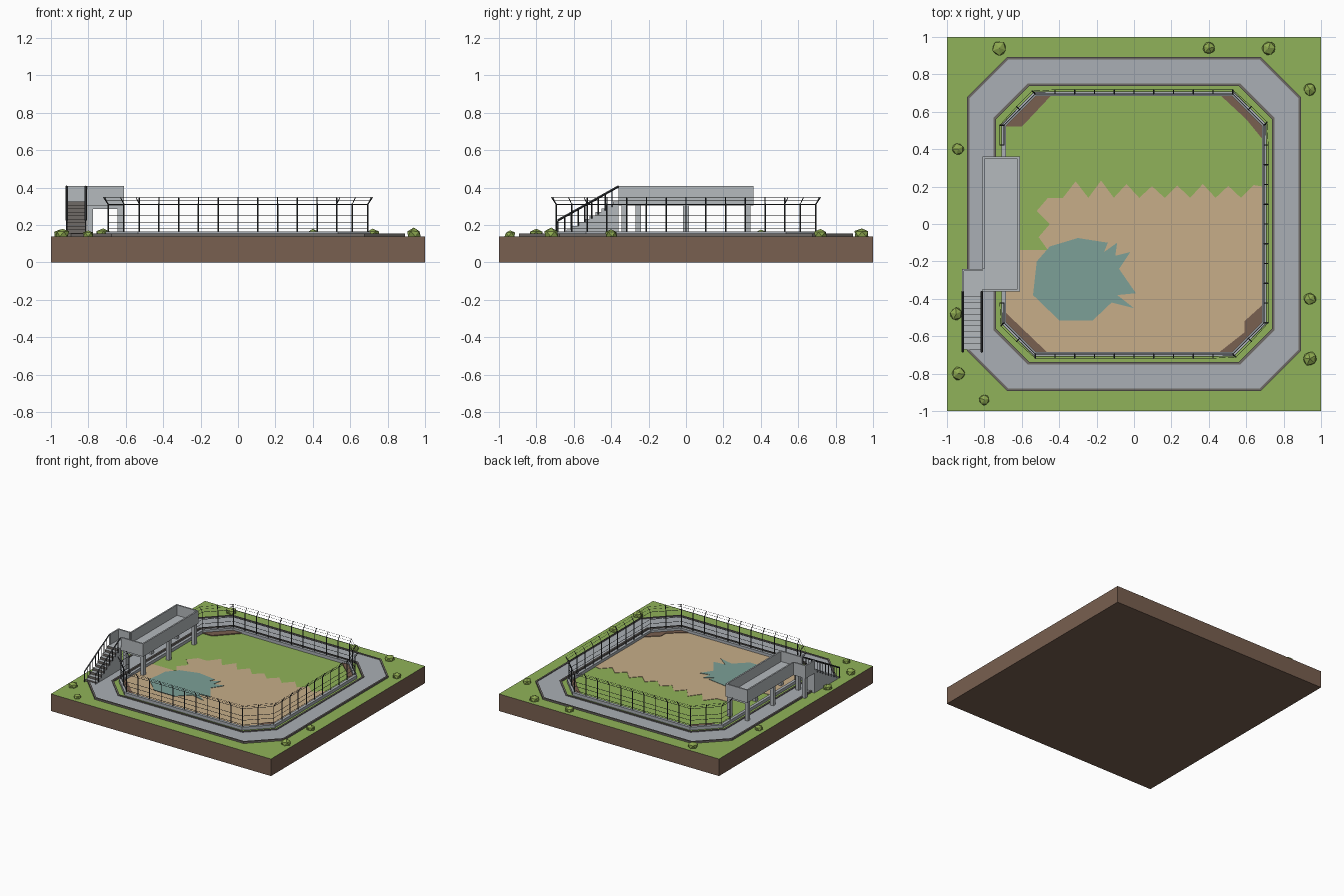
import bpy, bmesh, math, random
from mathutils import Vector

cube = bpy.data.objects.get("Cube")
if cube:
    bpy.data.objects.remove(cube)
random.seed(4)


def material(name, *rgb):
    m = bpy.data.materials.new(name)
    m.use_nodes = True
    m.diffuse_color = (*rgb, 1)
    m.node_tree.nodes["Principled BSDF"].inputs["Base Color"].default_value = (*rgb, 1)
    return m


GRASS = material("grass green", .28, .45, .10)
SOIL = material("soil brown", .19, .115, .08)
SAND = material("sand", .57, .42, .25)
WATER = material("pond water", .20, .35, .31)
PAVING = material("paving grey", .40, .43, .46)
KERB = material("kerb grey", .16, .145, .135)
CONCRETE = material("concrete", .46, .49, .51)
METAL = material("dark metal", .05, .055, .06)
LEAF = material("leaf green", .27, .40, .08)

GROUND = .14


def finish(bm, name, *mats):
    bmesh.ops.recalc_face_normals(bm, faces=bm.faces)
    mesh = bpy.data.meshes.new(name)
    bm.to_mesh(mesh)
    bm.free()
    for m in mats:
        mesh.materials.append(m)
    obj = bpy.data.objects.new(name, mesh)
    bpy.context.collection.objects.link(obj)
    return obj


def add_box(bm, low, high):
    low, high = Vector(low), Vector(high)
    verts = bmesh.ops.create_cube(bm, size=1)["verts"]
    bmesh.ops.scale(bm, vec=high - low, verts=verts)
    bmesh.ops.translate(bm, vec=(low + high) / 2, verts=verts)


def add_beam(bm, start, end, radius):
    start, end = Vector(start), Vector(end)
    span = end - start
    verts = bmesh.ops.create_cone(bm, cap_ends=True, segments=4, radius1=radius,
                                  radius2=radius, depth=span.length)["verts"]
    bmesh.ops.transform(bm, verts=verts, matrix=span.to_track_quat('Z', 'Y').to_matrix().to_4x4())
    bmesh.ops.translate(bm, vec=(start + end) / 2, verts=verts)


def add_prism(bm, points, push):
    face = bm.faces.new([bm.verts.new(p) for p in points])
    top = bmesh.ops.extrude_face_region(bm, geom=[face])["geom"]
    bmesh.ops.translate(bm, vec=push, verts=[v for v in top if isinstance(v, bmesh.types.BMVert)])


def plate(name, outline, z, mat):
    bm = bmesh.new()
    add_prism(bm, [(x, y, GROUND - .005) for x, y in outline], (0, 0, z - GROUND + .005))
    return finish(bm, name, mat)


def octagon(half, cut):
    quarter = [(half, -cut), (half, cut), (cut, half), (-cut, half)]
    return quarter + [(-x, -y) for x, y in quarter]


def ring(name, outer, inner, top, mat):
    # Octagonal band with a flat top
    bm = bmesh.new()
    loops = [[bm.verts.new((x, y, z)) for x, y in shape]
             for shape, z in ((outer, GROUND), (outer, top), (inner, top), (inner, GROUND))]
    for a, b in zip(loops, loops[1:]):
        for i in range(len(a)):
            j = (i + 1) % len(a)
            bm.faces.new((a[i], a[j], b[j], b[i]))
    return finish(bm, name, mat)


# Ground block, grass on top and soil elsewhere
bm = bmesh.new()
add_box(bm, (-1, -1, 0), (1, 1, GROUND))
bm.normal_update()
for f in bm.faces:
    f.material_index = int(f.normal.z > .5)
finish(bm, "ground_block", SOIL, GRASS)

# Sand with a jagged upper edge
jagged = [(.64 - .068 * i, .14 if i % 2 else .21 + random.uniform(-.01, .025)) for i in range(16)]
plate("sand_area", [(-.53, -.69), (.53, -.69), (.69, -.53), (.69, .2)] + jagged +
      [(-.46, .14), (-.52, .07), (-.45, 0), (-.51, -.07), (-.46, -.14), (-.69, -.14), (-.69, -.53)],
      .143, SAND)

# Pond with a ragged right shore
plate("pond", [(-.54, -.38), (-.52, -.2), (-.45, -.12), (-.3, -.075), (-.14, -.1), (-.16, -.15),
               (-.09, -.1), (-.1, -.17), (-.02, -.15), (-.08, -.24), (.01, -.37), (-.09, -.38),
               (0, -.45), (-.12, -.42), (-.22, -.515), (-.4, -.515)], .146, WATER)

# Bare soil in the enclosure corners
plate("soil_back_right", [(.69, .45), (.69, .53), (.53, .69), (.46, .69), (.6, .56)], .147, SOIL)
plate("soil_back_left", [(-.44, .69), (-.53, .69), (-.69, .53), (-.69, .52), (-.6, .52)], .147, SOIL)
plate("soil_front_left", [(-.69, -.47), (-.69, -.53), (-.53, -.69), (-.46, -.69)], .147, SOIL)
plate("soil_front_right", [(.45, -.69), (.53, -.69), (.69, -.53), (.69, -.43), (.59, -.52), (.59, -.58)],
      .147, SOIL)

# Walkway, its kerbs and the low wall under the fence
ring("walkway", octagon(.885, .67), octagon(.745, .56), .148, PAVING)
ring("outer_kerb", octagon(.893, .677), octagon(.88, .671), .154, KERB)
ring("inner_kerb", octagon(.752, .566), octagon(.739, .56), .154, KERB)
ring("fence_wall", octagon(.709, .534), octagon(.685, .524), .165, PAVING)

# Fence posts with outward arms, and wires
posts = []
corners = octagon(.695, .528)
for i, (a, b) in enumerate(zip(corners, corners[1:] + corners[:1])):
    a, b = Vector(a), Vector(b)
    steps = 2 if i % 2 else 10
    for k in range(steps):
        p = a.lerp(b, k / steps)
        out = Vector((b.y - a.y, a.x - b.x)).normalized() * .024
        posts.append((p.to_3d(), out.to_3d()))

up = Vector((0, 0, 1))
covered = lambda p: p.x < -.68 and abs(p.y) < .36
bm_posts, bm_wires = bmesh.new(), bmesh.new()
for (p, out), (q, out_next) in zip(posts, posts[1:] + posts[:1]):
    if covered(p):
        continue
    add_beam(bm_posts, p + up * GROUND, p + up * .315, .004)
    add_beam(bm_posts, p + up * .312, p + out + up * .348, .003)
    if covered(q):
        continue
    for z in (.18, .215, .25, .31):
        add_beam(bm_wires, p + up * z, q + up * z, .0018)
    for t in (.5, .95):
        rise = up * (.312 + .036 * t)
        add_beam(bm_wires, p + out * t + rise, q + out_next * t + rise, .001)
finish(bm_posts, "fence_posts", METAL)
finish(bm_wires, "fence_wires", METAL)

# Viewing platform: floor, parapets, legs
LEFT, RIGHT, END, OUTER = -.81, -.61, .36, -.92
FLOOR, TOP, THICK, LANDING = .325, .41, .012, -.24
bm = bmesh.new()
add_box(bm, (LEFT, -END, .305), (RIGHT, END, FLOOR))
add_box(bm, (OUTER, -END, .305), (LEFT, LANDING, FLOOR))
walls = [((RIGHT - THICK, -END), (RIGHT, END)), ((LEFT, END - THICK), (RIGHT, END)),
         ((LEFT, -END), (RIGHT, THICK - END)), ((LEFT, LANDING), (LEFT + THICK, END)),
         ((OUTER, -END), (OUTER + THICK, LANDING)), ((OUTER, LANDING - THICK), (LEFT, LANDING))]
for low, high in walls:
    add_box(bm, (*low, .305), (*high, TOP))
finish(bm, "viewing_platform", CONCRETE)

bm = bmesh.new()
for y in (-.33, 0, .33):
    for x in (LEFT + .02, RIGHT - .02):
        add_box(bm, (x - .014, y - .015, GROUND), (x + .014, y + .015, .31))
    add_box(bm, (LEFT + .006, y - .015, .285), (RIGHT - .006, y + .015, .31))
add_box(bm, (OUTER + .006, LANDING - .03, GROUND), (OUTER + .034, LANDING, .31))
finish(bm, "platform_legs", CONCRETE)

# Stairs with dark risers
COUNT, FOOT = 10, -.67
run, rise = (-END - FOOT) / COUNT, (FLOOR - GROUND) / COUNT
profile = [(FOOT, GROUND)]
for i in range(COUNT):
    profile += [(FOOT + i * run, GROUND + (i + 1) * rise), (FOOT + (i + 1) * run, GROUND + (i + 1) * rise)]
profile.append((-END, GROUND))
bm = bmesh.new()
add_prism(bm, [(OUTER + .005, y, z) for y, z in profile], (LEFT - OUTER - .01, 0, 0))
bmesh.ops.recalc_face_normals(bm, faces=bm.faces)
for f in bm.faces:
    f.material_index = int(f.normal.y < -.5)
finish(bm, "stairs", CONCRETE, KERB)

# Handrails and balusters on both sides of the stairs
bm = bmesh.new()
for x in (OUTER + .004, LEFT - .004):
    foot, head = Vector((x, FOOT - .015, .225)), Vector((x, -END, TOP - .003))
    add_beam(bm, foot, head, .006)
    for i in range(9):
        top = foot.lerp(head, i / 9)
        add_beam(bm, (x, top.y, max(GROUND, top.z - .09)), top, .0035)
finish(bm, "stair_handrails", METAL)

# Faceted bushes around the rim
bushes = [(-.72, .94, .042), (.4, .94, .036), (.72, .94, .04), (.94, .72, .037), (-.94, .4, .035),
          (-.95, -.48, .036), (-.94, -.8, .04), (-.8, -.94, .032), (.94, -.4, .036), (.94, -.72, .042)]
for i, (x, y, r) in enumerate(bushes):
    bm = bmesh.new()
    bmesh.ops.create_icosphere(bm, subdivisions=1, radius=r)
    for v in bm.verts:
        v.co *= random.uniform(.9, 1.08)
        v.co.z *= .75
    bush = finish(bm, "bush_%d" % (i + 1), LEAF)
    bush.location = (x, y, GROUND + r * .3)
    bush.rotation_euler.z = random.uniform(0, math.pi)
